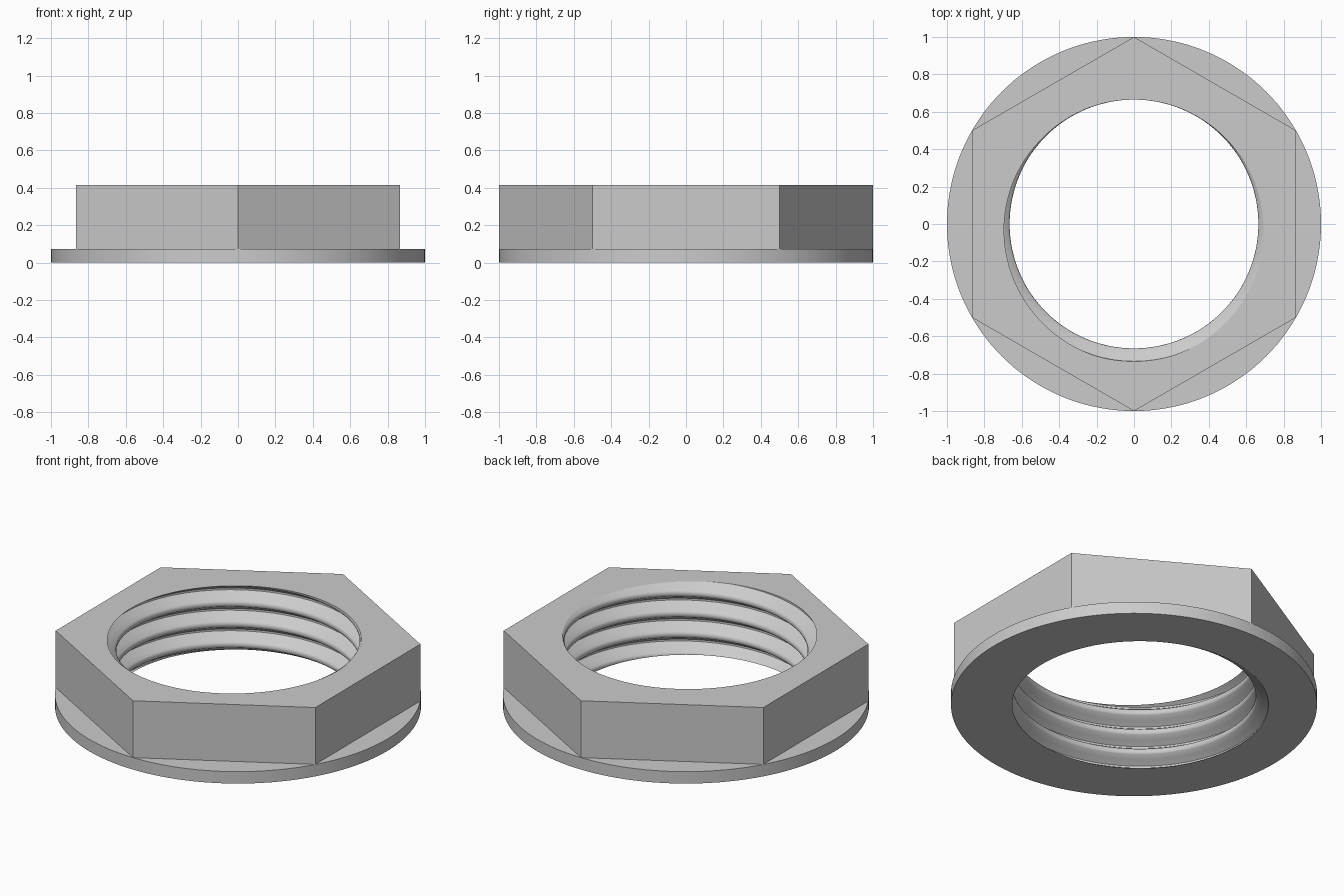
import bpy
import bmesh
from math import cos, sin, pi, tau
from mathutils import Vector

old = bpy.data.objects.get("Cube")
if old:
    bpy.data.objects.remove(old, do_unlink=True)

HEIGHT, FLANGE_TOP, PITCH = 0.415, 0.072, 0.1235
SEGMENTS = 144

metal = bpy.data.materials.new("plain_grey")
metal.use_nodes = True
grey = (0.6, 0.6, 0.6, 1)
metal.diffuse_color = grey
metal.node_tree.nodes["Principled BSDF"].inputs["Base Color"].default_value = grey


def ring(bm, radius, z, count, turn=0.0):
    return [bm.verts.new((radius * cos(turn + tau * i / count),
                          radius * sin(turn + tau * i / count), z)) for i in range(count)]


def band(bm, lower, upper):
    """Quads between two equal rings; returns the faces."""
    n = len(lower)
    return [bm.faces.new((lower[i], lower[(i + 1) % n], upper[(i + 1) % n], upper[i]))
            for i in range(n)]


def border(bm, z):
    return [e for e in bm.edges if e.is_boundary
            and all(abs(v.co.z - z) < 1e-5 for v in e.verts)]


bm = bmesh.new()

# Bore: a right-handed rounded thread profile swept up a helix
half = [(0, .735), (.045, .734), (.075, .729), (.22, .7), (.36, .672), (.41, .667), (.5, .665)]
profile = half + [(1 - t, r) for t, r in reversed(half[1:-1])]
columns = []
for i in range(SEGMENTS + 1):
    a = tau * i / SEGMENTS
    rise = HEIGHT + PITCH * (a + pi / 2) / tau
    columns.append([bm.verts.new((r * cos(a), r * sin(a), rise + (turn + t) * PITCH))
                    for turn in range(-6, 3) for t, r in profile])
for a, b in zip(columns, columns[1:]):
    for k in range(len(a) - 1):
        bm.faces.new((b[k], a[k], a[k + 1], b[k + 1]))
bmesh.ops.remove_doubles(bm, verts=bm.verts[:], dist=1e-5)

# Trim the bore flush with the two end faces
for z, side in ((0, -1), (HEIGHT, 1)):
    bmesh.ops.bisect_plane(bm, geom=bm.verts[:] + bm.edges[:] + bm.faces[:], dist=1e-6,
                           plane_co=(0, 0, z), plane_no=(0, 0, side), clear_outer=True)
bmesh.ops.remove_doubles(bm, verts=bm.verts[:], dist=1e-5)

# Hexagon walls, reaching slightly into the flange
band(bm, ring(bm, 1, 0.05, 6, pi / 6), ring(bm, 1, HEIGHT, 6, pi / 6))

# Flange rim and its upper face
rim_low = ring(bm, 1, 0, SEGMENTS)
rim_high = ring(bm, 1, FLANGE_TOP, SEGMENTS)
band(bm, rim_low, rim_high)
band(bm, rim_high, ring(bm, 0.85, FLANGE_TOP, SEGMENTS))

# Flat end faces between the bore and the outer outlines
for z, side in ((0, -1), (HEIGHT, 1)):
    made = bmesh.ops.triangle_fill(bm, edges=border(bm, z), use_beauty=True,
                                   normal=Vector((0, 0, side)))
    for f in made["geom"]:
        if isinstance(f, bmesh.types.BMFace):
            f.normal_update()
            if f.normal.z * side < 0:
                f.normal_flip()

mesh = bpy.data.meshes.new("flanged_nut")
bm.to_mesh(mesh)
bm.free()
mesh.materials.append(metal)
nut = bpy.data.objects.new("flanged_nut", mesh)
bpy.context.collection.objects.link(nut)

bpy.context.view_layer.objects.active = nut
nut.select_set(True)
bpy.ops.object.shade_smooth_by_angle(angle=pi / 6)
